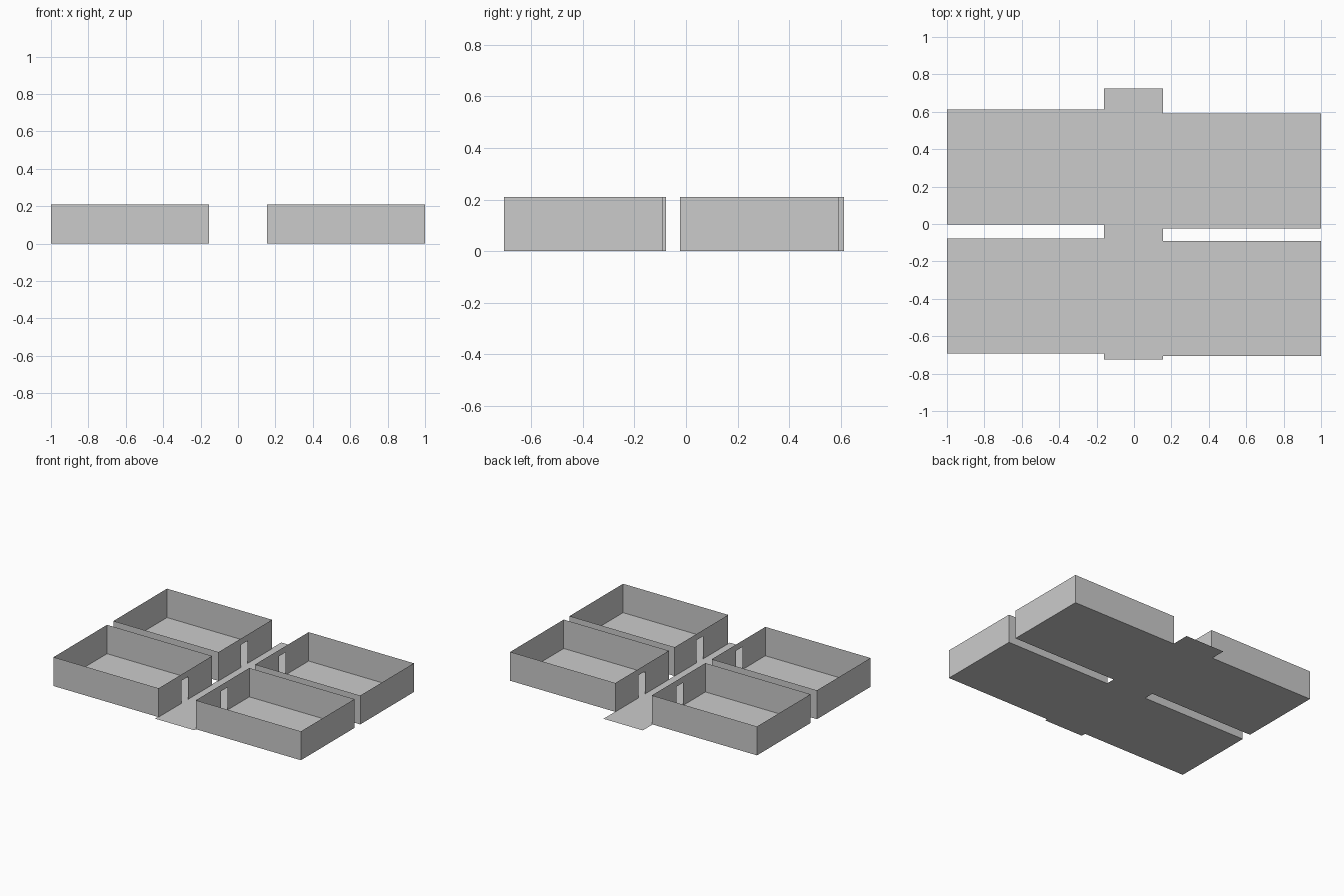
import bpy
import bmesh

if "Cube" in bpy.data.objects:
    bpy.data.objects.remove(bpy.data.objects["Cube"])

WALL_H = 0.21
DOOR_H = 0.165
DOOR_W = 0.076
DEPTH = 0.615
OUTER_X = 1.0
INNER_X = 0.154


def make_object(name, polygons):
    """Build one sheet object from a list of polygons, welding shared corners."""
    bm = bmesh.new()
    for points in polygons:
        bm.faces.new([bm.verts.new(p) for p in points])
    bmesh.ops.remove_doubles(bm, verts=bm.verts, dist=1e-5)
    bmesh.ops.recalc_face_normals(bm, faces=bm.faces)
    mesh = bpy.data.meshes.new(name)
    bm.to_mesh(mesh)
    bm.free()
    obj = bpy.data.objects.new(name, mesh)
    bpy.context.collection.objects.link(obj)
    return obj


def floor(x0, x1, y0, y1):
    return [(x0, y0, 0), (x1, y0, 0), (x1, y1, 0), (x0, y1, 0)]


def wall(a, b):
    return [(*a, 0), (*b, 0), (*b, WALL_H), (*a, WALL_H)]


def door_wall(x, y0, y1, door_y):
    """Wall along y with a doorway reaching the floor."""
    d0, d1 = door_y - DOOR_W / 2, door_y + DOOR_W / 2
    profile = [(y0, 0), (d0, 0), (d0, DOOR_H), (d1, DOOR_H),
               (d1, 0), (y1, 0), (y1, WALL_H), (y0, WALL_H)]
    return [(x, y, z) for y, z in profile]


def room(name, side, y0, door_y):
    """Open-topped room: floor, three plain walls and the corridor wall."""
    xo, xi, y1 = side * OUTER_X, side * INNER_X, y0 + DEPTH
    make_object(name + "_floor", [floor(xo, xi, y0, y1)])
    make_object(name + "_walls", [
        wall((xi, y0), (xo, y0)),
        wall((xo, y0), (xo, y1)),
        wall((xo, y1), (xi, y1)),
        door_wall(xi, y0, y1, door_y),
    ])


# Four rooms, the right pair shifted slightly towards the front
room("left_back_room", -1, -0.003, 0.293)
room("left_front_room", -1, -0.692, -0.39)
room("right_back_room", 1, -0.023, 0.287)
room("right_front_room", 1, -0.705, -0.38)

# Corridor floor between the rooms
make_object("corridor_floor", [floor(-0.16, 0.156, -0.725, 0.725)])
